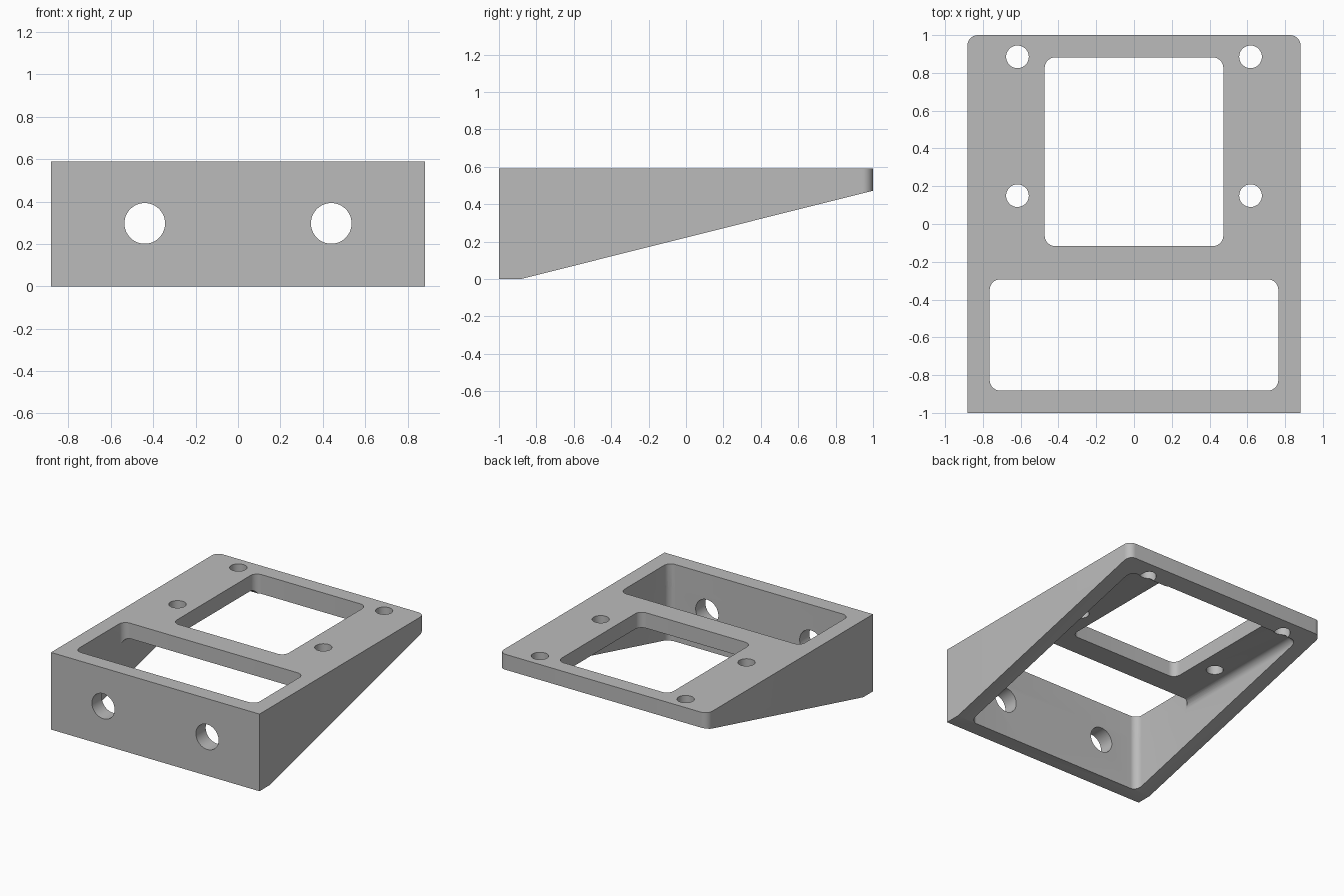
import bpy
import bmesh
import math

cube = bpy.data.objects.get("Cube")
if cube:
    bpy.data.objects.remove(cube, do_unlink=True)

WIDTH, HEIGHT, WALL, RADIUS = 1.764, 0.59, 0.118, 0.056
INNER_X, INNER_Y = WIDTH / 2 - WALL, 1 - WALL
PLATE_Z = HEIGHT - WALL

grey = bpy.data.materials.new("matte grey")
grey.use_nodes = True
grey.diffuse_color = (0.5, 0.5, 0.5, 1)
grey.node_tree.nodes["Principled BSDF"].inputs["Base Color"].default_value = (0.5, 0.5, 0.5, 1)


def add_object(name, bm):
    bmesh.ops.recalc_face_normals(bm, faces=bm.faces)
    mesh = bpy.data.meshes.new(name)
    bm.to_mesh(mesh)
    bm.free()
    obj = bpy.data.objects.new(name, mesh)
    bpy.context.collection.objects.link(obj)
    mesh.materials.append(grey)
    return obj


def round_edges(bm, rule):
    edges = [e for e in bm.edges if rule(*[v.co for v in e.verts])]
    bmesh.ops.bevel(bm, geom=edges, offset=RADIUS, segments=10, profile=0.5,
                    affect='EDGES', clamp_overlap=False)


def is_vertical(a, b):
    return (a.xy - b.xy).length < 1e-4


def rounded_box(name, x, y0, y1, z0, z1, round_top=False):
    bm = bmesh.new()
    bmesh.ops.create_cube(bm, size=1)
    for v in bm.verts:
        v.co = (v.co.x * 2 * x, y1 if v.co.y > 0 else y0, z1 if v.co.z > 0 else z0)
    round_edges(bm, lambda a, b: is_vertical(a, b)
                or (round_top and min(a.z, b.z) > z1 - 1e-4))
    return add_object(name, bm)


def drill(name, location, radius, along_y=False):
    bm = bmesh.new()
    bmesh.ops.create_cone(bm, cap_ends=True, segments=48, radius1=radius,
                          radius2=radius, depth=0.5)
    obj = add_object(name, bm)
    obj.location = location
    if along_y:
        obj.rotation_euler.x = math.pi / 2
    return obj


# Wedge-shaped body, extruded from its side profile
bm = bmesh.new()
profile = [(-1, 0), (-INNER_Y, 0), (1, PLATE_Z), (1, HEIGHT), (-1, HEIGHT)]
side = bm.faces.new([bm.verts.new((-WIDTH / 2, y, z)) for y, z in profile])
ext = bmesh.ops.extrude_face_region(bm, geom=[side])
bmesh.ops.translate(bm, vec=(WIDTH, 0, 0),
                    verts=[g for g in ext["geom"] if isinstance(g, bmesh.types.BMVert)])
# Rounded rear corners
round_edges(bm, lambda a, b: is_vertical(a, b) and a.y > 0.9)
body = add_object("wedge_bracket", bm)

# Hollow underside and the two openings in the top plate
cutters = [
    rounded_box("underside_hollow", INNER_X, -INNER_Y, INNER_Y, -0.3, PLATE_Z, True),
    rounded_box("front_opening", INNER_X, -INNER_Y, -0.293, -0.3, 0.8),
    rounded_box("rear_opening", 0.473, -0.117, INNER_Y, 0.1, 0.8),
]
# Mirrored screw holes in the plate and cable holes in the front wall
for s in (-1, 1):
    for y in (0.885, 0.15):
        cutters.append(drill("screw_hole", (s * 0.617, y, 0.55), 0.06))
    cutters.append(drill("front_hole", (s * 0.44, -1, 0.297), 0.096, True))

for cutter in cutters:
    cutter.hide_render = True
    mod = body.modifiers.new(cutter.name, 'BOOLEAN')
    mod.operation = 'DIFFERENCE'
    mod.solver = 'EXACT'
    mod.object = cutter

# Bake the cuts and remove the cutters
bpy.context.view_layer.update()
depsgraph = bpy.context.evaluated_depsgraph_get()
body_mesh = bpy.data.meshes.new_from_object(body.evaluated_get(depsgraph))
body.modifiers.clear()
body.data = body_mesh
body_mesh.materials.clear()
body_mesh.materials.append(grey)
for cutter in cutters:
    bpy.data.objects.remove(cutter, do_unlink=True)

bpy.ops.object.select_all(action='DESELECT')
body.select_set(True)
bpy.context.view_layer.objects.active = body
bpy.ops.object.shade_smooth_by_angle(angle=math.radians(25))
